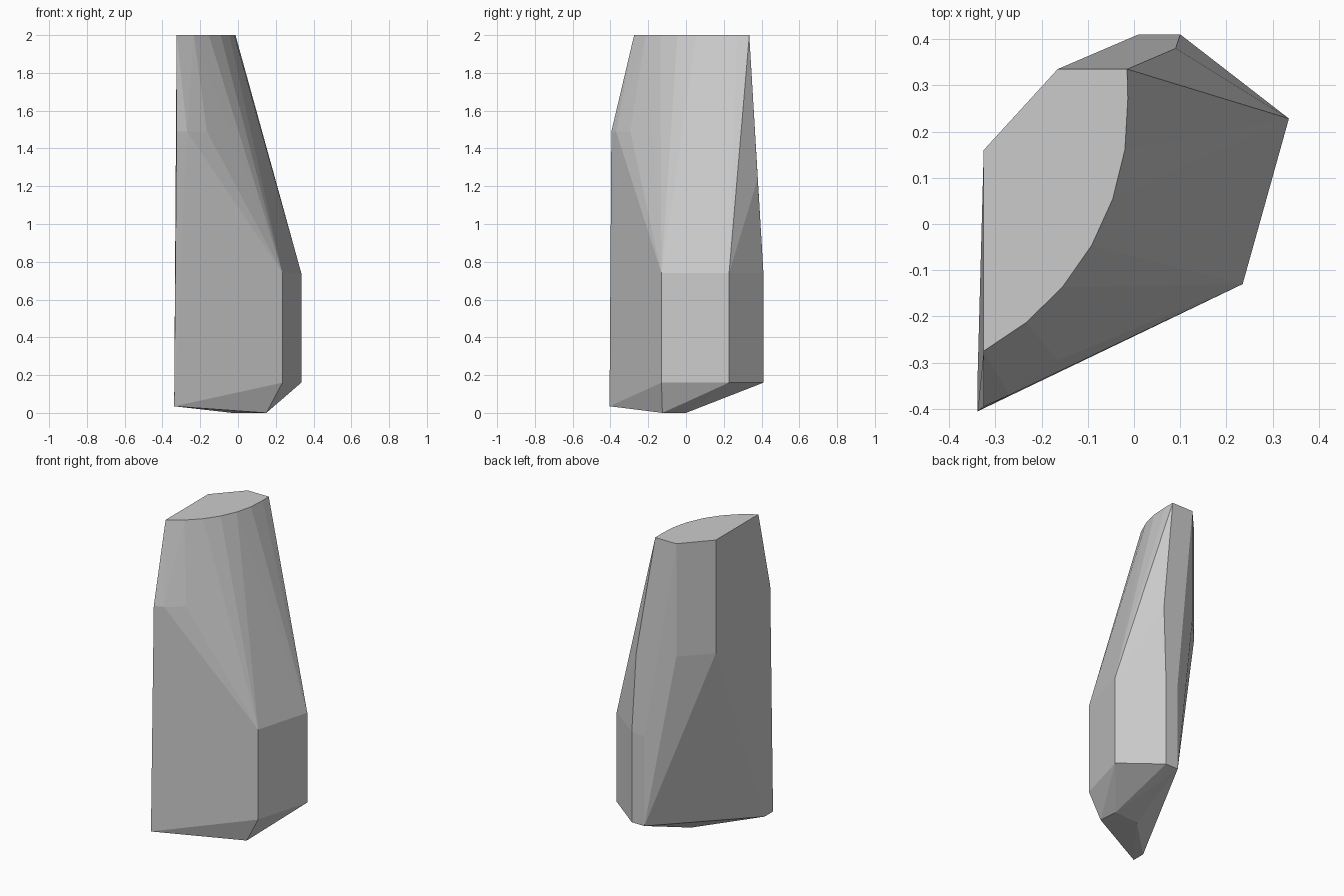
import bpy, bmesh, math

if "Cube" in bpy.data.objects:
    bpy.data.objects.remove(bpy.data.objects["Cube"])

# Faceted stone shard: the convex skin around a few cross-section levels
points = []


def level(heights, outline):
    for z in heights:
        points.extend((x, y, z) for x, y in outline)


# Underside and low corner
level([0.0], [(0.15, -0.125), (0.14, 0.0), (-0.03, -0.01)])
level([0.035], [(-0.338, -0.405), (-0.338, -0.32)])
# Upright lower sides
level([0.16, 0.74], [(0.235, -0.13), (0.335, 0.228), (0.10, 0.41), (0.01, 0.41)])
# Back shoulder
level([1.24], [(0.09, 0.38)])
level([1.27, 2.0], [(-0.325, 0.16), (-0.165, 0.335)])
# Front shoulder
level([1.49], [(-0.325, -0.395), (-0.27, -0.37), (-0.165, -0.295)])
# Flat top with a curved front edge
arc = [math.radians(2 - 10.58 * i) for i in range(7)]
level([2.0], [(-0.015, 0.335)] +
      [(-0.61 + 0.597 * math.cos(a), 0.25 + 0.597 * math.sin(a)) for a in arc])

bm = bmesh.new()
for p in points:
    bm.verts.new(p)
res = bmesh.ops.convex_hull(bm, input=bm.verts[:])
loose = [v for v in bm.verts if not v.link_faces]
bmesh.ops.delete(bm, geom=loose, context='VERTS')
bmesh.ops.dissolve_limit(bm, angle_limit=math.radians(0.5),
                         verts=bm.verts[:], edges=bm.edges[:])
bmesh.ops.recalc_face_normals(bm, faces=bm.faces[:])

mesh = bpy.data.meshes.new("stone_shard")
bm.to_mesh(mesh)
bm.free()
shard = bpy.data.objects.new("stone_shard", mesh)
bpy.context.collection.objects.link(shard)

# Stone colour
grey = bpy.data.materials.new("stone_grey")
grey.diffuse_color = (0.6, 0.6, 0.6, 1)
grey.use_nodes = True
grey.node_tree.nodes["Principled BSDF"].inputs["Base Color"].default_value = grey.diffuse_color
mesh.materials.append(grey)
